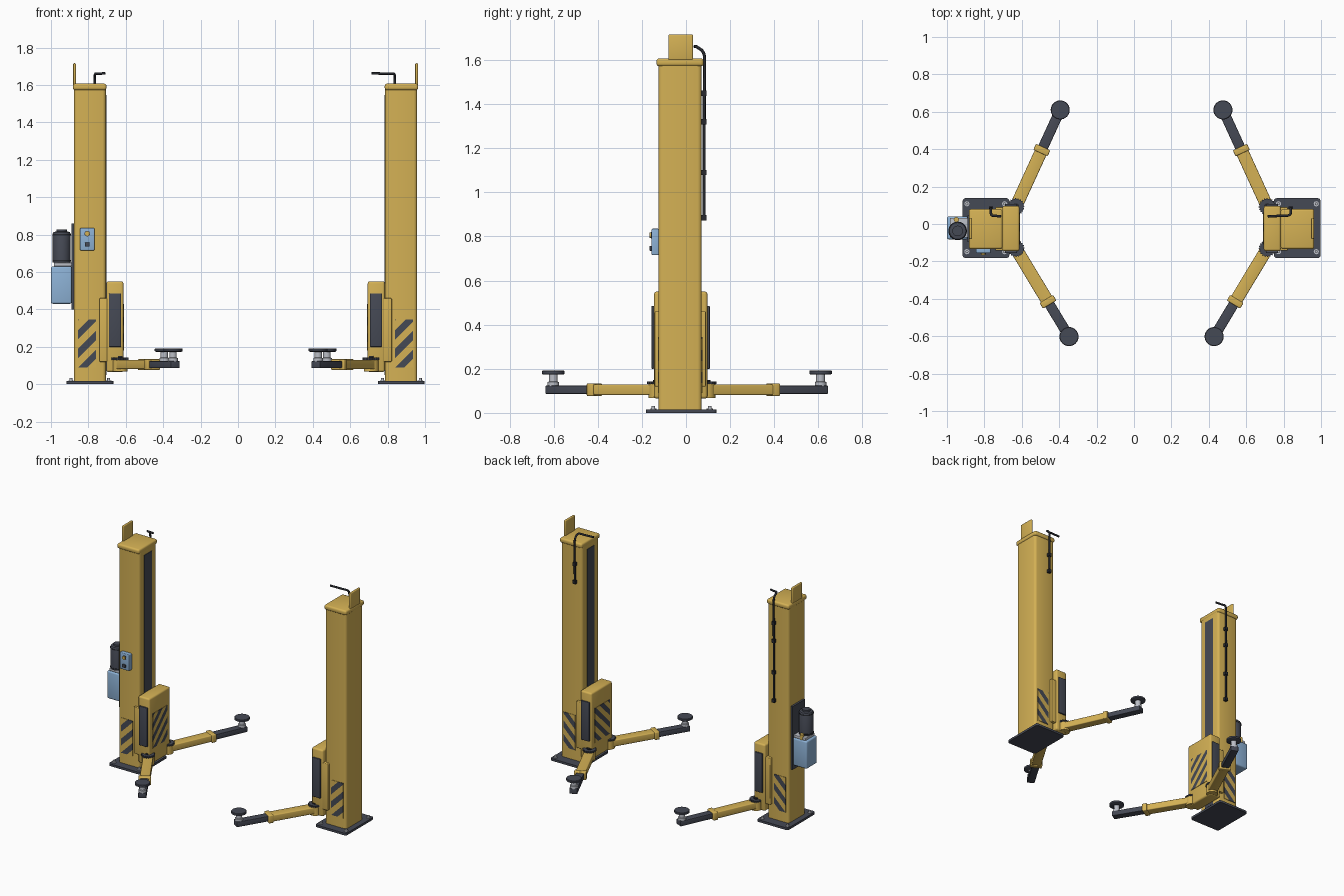
import bpy, bmesh, math
from mathutils import Vector, Matrix

cube = bpy.data.objects.get("Cube")
if cube:
    bpy.data.objects.remove(cube)


def material(name, rgb):
    m = bpy.data.materials.new(name)
    m.use_nodes = True
    col = (*rgb, 1)
    m.diffuse_color = col
    bsdf = next(n for n in m.node_tree.nodes if n.type == 'BSDF_PRINCIPLED')
    bsdf.inputs["Base Color"].default_value = col
    return m


YELLOW = material("yellow paint", (0.66, 0.44, 0.09))
DARK = material("charcoal", (0.06, 0.067, 0.09))
BLACK = material("black rubber", (0.02, 0.022, 0.028))
BLUE = material("light blue", (0.27, 0.45, 0.68))
STEEL = material("steel", (0.5, 0.52, 0.57))


def finish(bm, name, mats, matrix=None):
    bmesh.ops.recalc_face_normals(bm, faces=bm.faces)
    me = bpy.data.meshes.new(name)
    bm.to_mesh(me)
    bm.free()
    ob = bpy.data.objects.new(name, me)
    for m in mats:
        me.materials.append(m)
    bpy.context.collection.objects.link(ob)
    if matrix:
        ob.matrix_world = matrix
    bpy.ops.object.select_all(action='DESELECT')
    ob.select_set(True)
    bpy.context.view_layer.objects.active = ob
    bpy.ops.object.shade_smooth_by_angle(angle=math.radians(35))
    return ob


def box_mesh(a, b):
    lo = Vector(map(min, a, b))
    hi = Vector(map(max, a, b))
    bm = bmesh.new()
    bmesh.ops.create_cube(bm, size=1)
    for v in bm.verts:
        v.co = (lo + hi) / 2 + v.co * (hi - lo)
    return bm


def box(name, a, b, mat, bevel=0.0, axis=None, matrix=None):
    """Box between two corners; axis limits the bevel to edges along it."""
    bm = box_mesh(a, b)
    if bevel:
        edges = [e for e in bm.edges if axis is None or
                 abs((e.verts[0].co - e.verts[1].co).normalized()[axis]) > 0.9]
        bmesh.ops.bevel(bm, geom=edges, offset=bevel, segments=3,
                        profile=0.5, affect='EDGES')
    return finish(bm, name, [mat], matrix)


def lathe(name, profile, centre, mat, sides=32, axis='Z', teeth=0.0):
    """Stack of rings from (radius, height) pairs; teeth shrinks every other vertex."""
    bm = bmesh.new()
    rings = []
    for r, h in profile:
        rings.append([bm.verts.new((
            r * (1 - teeth * (i % 4 > 1)) * math.cos(math.tau * i / sides),
            r * (1 - teeth * (i % 4 > 1)) * math.sin(math.tau * i / sides), h))
            for i in range(sides)])
    for p, q in zip(rings, rings[1:]):
        for i in range(sides):
            j = (i + 1) % sides
            bm.faces.new((p[i], p[j], q[j], q[i]))
    bm.faces.new(rings[0])
    bm.faces.new(rings[-1])
    mx = Matrix.Translation(centre)
    if axis == 'Y':
        mx = mx @ Matrix.Rotation(math.pi / 2, 4, 'X')
    return finish(bm, name, [mat], mx)


def stripes(name, a, b, across, width):
    """Thin plate cut into diagonal yellow and dark bands."""
    bm = box_mesh(a, b)
    n = Vector((0, 0, 1))
    n[across] = -1
    base = Vector(a).dot(n)
    for k in range(-12, 13):
        d = base + k * width
        bmesh.ops.bisect_plane(bm, geom=bm.verts[:] + bm.edges[:] + bm.faces[:],
                               plane_co=n * d / 2, plane_no=n)
    for f in bm.faces:
        d = f.calc_center_median().dot(n) - base
        f.material_index = math.floor(d / width) % 2
    return finish(bm, name, [YELLOW, DARK])


def hose(name, pts):
    cu = bpy.data.curves.new(name, 'CURVE')
    cu.dimensions = '3D'
    cu.bevel_depth = 0.007
    cu.bevel_resolution = 2
    cu.use_fill_caps = True
    sp = cu.splines.new('NURBS')
    sp.points.add(len(pts) - 1)
    for p, co in zip(sp.points, pts):
        p.co = (*co, 1)
    sp.use_endpoint_u = True
    sp.order_u = 3
    sp.resolution_u = 6
    cu.materials.append(BLACK)
    bpy.context.collection.objects.link(bpy.data.objects.new(name, cu))


def arm(name, pivot, pad):
    """Telescopic swing arm with a round lifting pad."""
    d = Vector(pad) - Vector(pivot)
    L = d.length
    mx = Matrix.Translation((*pivot, 0)) @ Matrix.Rotation(math.atan2(d.y, d.x), 4, 'Z')
    box(name + "_outer_tube", (0, -0.034, 0.081), (0.34, 0.034, 0.129), YELLOW, 0.006, 0, mx)
    box(name + "_collar", (0.315, -0.042, 0.076), (0.35, 0.042, 0.134), YELLOW, 0.006, None, mx)
    box(name + "_inner_tube", (0.3, -0.027, 0.086), (L + 0.026, 0.027, 0.124), DARK, 0.004, None, mx)
    lathe(name + "_pivot", [(0.04, 0.068), (0.04, 0.13)], (*pivot, 0), YELLOW)
    lathe(name + "_gear", [(0.046, 0.13), (0.046, 0.142)], (*pivot, 0), DARK, 80, teeth=0.12)
    lathe(name + "_pin", [(0.018, 0.14), (0.018, 0.15)], (*pivot, 0), BLACK)
    lathe(name + "_pad_stem", [(0.026, 0.12), (0.026, 0.14), (0.02, 0.142), (0.02, 0.178)],
          (*pad, 0), STEEL)
    lathe(name + "_pad", [(0.044, 0.173), (0.051, 0.177), (0.051, 0.189), (0.048, 0.192)],
          (*pad, 0), DARK)


def post(side, cx):
    """One column with its carriage and arms; u runs inward from the column axis."""
    p = "right_" if side > 0 else "left_"
    X = lambda u: cx + side * u

    def b(name, u, y, z, mat, bevel=0.0, axis=None):
        return box(p + name, (X(u[0]), y[0], z[0]), (X(u[1]), y[1], z[1]), mat, bevel, axis)

    # base plate and anchor bolts
    b("base_plate", (-0.125, 0.125), (-0.182, 0.138), (0, 0.016), DARK, 0.015, 2)
    for u in (-0.102, 0.1):
        for y in (-0.148, 0.108):
            lathe(p + "anchor_bolt", [(0.014, 0.015), (0.014, 0.021), (0.008, 0.021), (0.008, 0.032)],
                  (X(u), y, 0), STEEL, 12)

    # column, slot, cap and top plate
    b("column", (-0.0855, 0.0855), (-0.125, 0.071), (0.016, 1.58), YELLOW, 0.018, 2)
    b("column_slot", (0.084, 0.0885), (-0.07, 0.016), (0.05, 1.545), DARK)
    b("column_cap", (-0.091, 0.088), (-0.134, 0.08), (1.572, 1.607), YELLOW, 0.012)
    b("top_plate", (-0.09, -0.075), (-0.08, 0.032), (1.6, 1.716), YELLOW, 0.006)

    # hazard plates on the column
    x0, x1 = sorted((X(-0.063), X(0.032)))
    stripes(p + "front_hazard_plate", (x0, -0.128, 0.09), (x1, -0.124, 0.345), 0, 0.05)
    stripes(p + "back_hazard_plate", (x0, 0.07, 0.09), (x1, 0.074, 0.345), 0, 0.05)

    # sliding carriage
    b("carriage_guide", (0.05, 0.11), (-0.142, 0.09), (0.12, 0.46), YELLOW, 0.005)
    b("carriage", (0.0875, 0.179), (-0.145, 0.097), (0.065, 0.55), YELLOW, 0.012)
    for name, y in (("front_bumper", (-0.156, -0.144)), ("back_bumper", (0.096, 0.108))):
        b(name, (0.102, 0.167), y, (0.2, 0.485), DARK, 0.003)
    stripes(p + "carriage_hazard_plate", (min(X(0.178), X(0.182)), -0.11, 0.18),
            (max(X(0.178), X(0.182)), 0.062, 0.43), 1, 0.045)

    # swing arms
    arm(p + "front_arm", (X(0.16), -0.131), (X(0.444), -0.602))
    arm(p + "back_arm", (X(0.16), 0.093), (X(0.397), 0.61))


post(1, -0.7915)
post(-1, 0.8725)

# hoses down the back of each column
for name, x, x_end, z_end, clamps in (
        ("right_hose", -0.765, -0.71, 0.88, (1.45, 1.32, 1.09, 0.885)),
        ("left_hose", 0.838, 0.715, 1.32, (1.45, 1.32))):
    hose(name, [(x, 0.082, z_end), (x, 0.082, 1.4), (x, 0.086, 1.6),
                (x, 0.08, 1.64), (x, 0.045, 1.662), (x + (x_end - x) / 3, 0.045, 1.66),
                (x_end, 0.04, 1.662)])
    for z in clamps:
        box(name + "_clamp", (x - 0.011, 0.068, z - 0.012), (x + 0.011, 0.093, z + 0.012), BLACK)

# hydraulic power unit
box("power_unit_mount", (-0.891, -0.095, 0.4), (-0.875, 0.045, 0.86), DARK)
box("oil_tank", (-1.0, -0.082, 0.43), (-0.888, 0.04, 0.63), BLUE, 0.01)
box("pump_block", (-0.985, -0.072, 0.63), (-0.888, 0.032, 0.65), STEEL, 0.003)
lathe("pump_motor", [(0.048, 0.65), (0.048, 0.805), (0.044, 0.814), (0.028, 0.816), (0.028, 0.828)],
      (-0.943, -0.037, 0), DARK)
for z in (0.66, 0.8):
    lathe("motor_band", [(0.0495, z - 0.004), (0.0495, z + 0.004)], (-0.943, -0.037, 0), BLACK)
lathe("filler_cap", [(0.014, 0.63), (0.014, 0.668)], (-0.95, 0.023, 0), YELLOW, 16)

# control box on the front of the right column
box("control_box", (-0.845, -0.156, 0.715), (-0.767, -0.123, 0.835), BLUE, 0.005)
lathe("upper_button_ring", [(0.015, 0), (0.015, 0.004)], (-0.806, -0.155, 0.805), BLACK, 24, 'Y')
lathe("upper_button", [(0.012, 0), (0.012, 0.01)], (-0.806, -0.155, 0.805), YELLOW, 24, 'Y')
box("lower_switch", (-0.818, -0.165, 0.735), (-0.794, -0.155, 0.757), DARK, 0.002)
